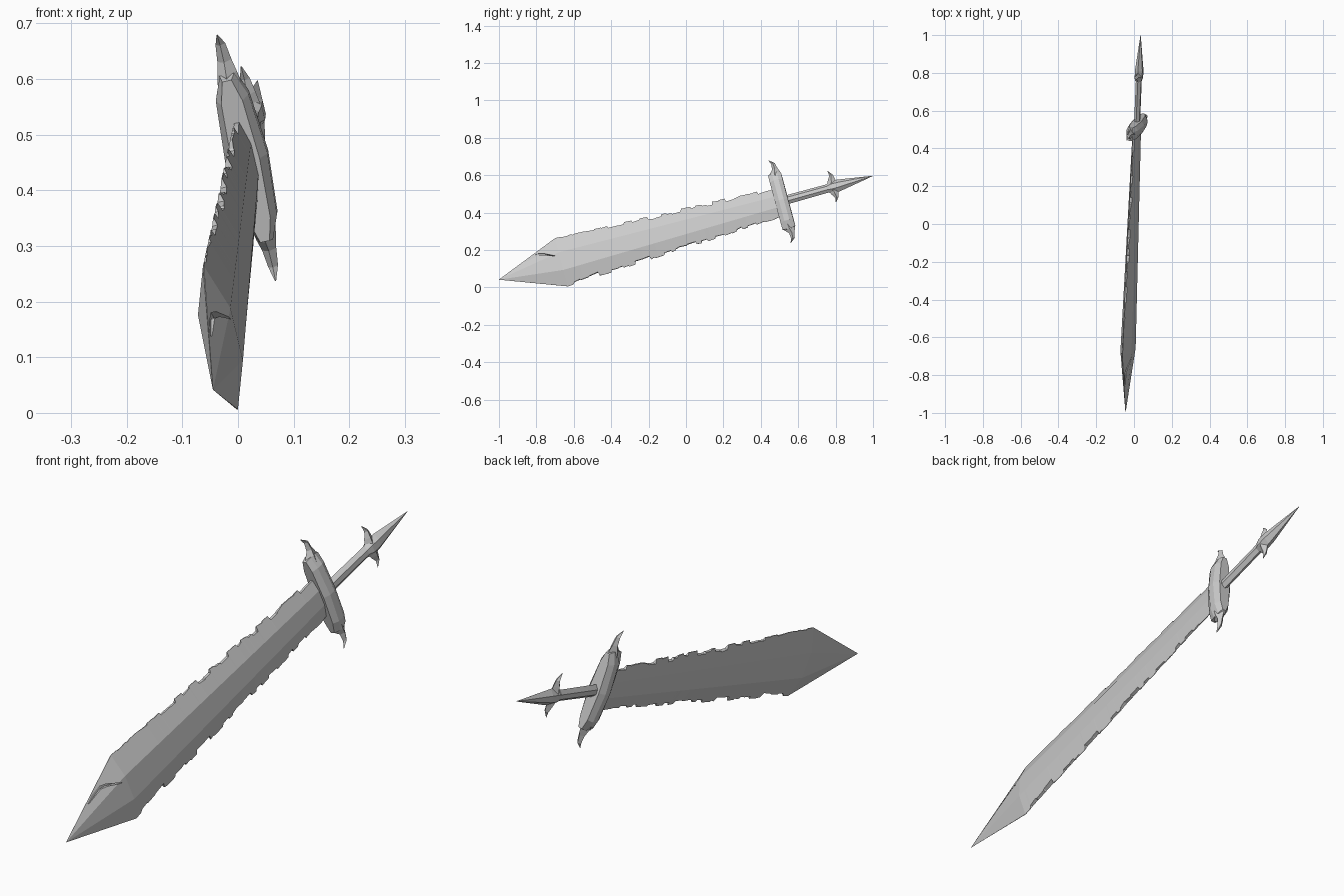
import bpy, bmesh, random
from mathutils import Vector

if "Cube" in bpy.data.objects:
    bpy.data.objects.remove(bpy.data.objects["Cube"])

random.seed(7)

# Sword frame: A along the length, W across the blade, T through its thickness
TIP = Vector((-0.045, -1.0, 0.042))
A = (Vector((0.035, 1.0, 0.597)) - TIP).normalized()
W = Vector((-0.225, -0.27, 0.94))
W = (W - A * A.dot(W)).normalized()
T = A.cross(W)


def place(u, v, t):
    return TIP + A * u + W * v + T * t


def loft(name, strips):
    """One object from one or more lofts; each loft is a list of (u, v, t) rings."""
    bm = bmesh.new()
    for rings in strips:
        rows = [[bm.verts.new(place(*p)) for p in ring] for ring in rings]
        n = len(rows[0])
        for a, b in zip(rows, rows[1:]):
            for i in range(n):
                j = (i + 1) % n
                bm.faces.new((a[i], a[j], b[j], b[i]))
        bm.faces.new(rows[0])
        bm.faces.new(rows[-1])
    bmesh.ops.recalc_face_normals(bm, faces=bm.faces)
    me = bpy.data.meshes.new(name)
    bm.to_mesh(me)
    bm.free()
    ob = bpy.data.objects.new(name, me)
    bpy.context.collection.objects.link(ob)
    return ob


def lerp(points, x):
    """Piecewise-linear lookup."""
    if x <= points[0][0]:
        return points[0][1]
    for (x0, y0), (x1, y1) in zip(points, points[1:]):
        if x <= x1:
            return y0 + (y1 - y0) * (x - x0) / (x1 - x0)
    return points[-1][1]


# Blade: flat-centred hexagonal section with chipped edges
SHOULDER, END = 0.348, 1.56


def chips():
    pts, u = [(SHOULDER + 0.03, 0.0)], SHOULDER + 0.04
    while u < END - 0.06:
        step = random.uniform(0.02, 0.055)
        d = random.choice((0.0, 0.004, 0.012, 0.018))
        pts += [(u, d), (u + step - 0.004, max(0, d + random.uniform(-0.006, 0.006)))]
        u += step
    return pts


upper, lower = chips(), chips()


def blade_ring(u, k=1.0):
    f = max(0.0, (u - SHOULDER) / (END - SHOULDER))
    edge = (0.137 - 0.052 * f) * k
    rv, rt = (0.05 - 0.02 * f) * k, (0.030 - 0.014 * f) * k

    def rim(notches):
        d = lerp(notches, u) * k
        return edge - d, rt * d / (edge - rv) + 0.0008 * k
    (va, ta), (vb, tb) = rim(upper), rim(lower)
    return [(u, va, ta), (u, rv, rt), (u, -rv, rt), (u, -vb, tb),
            (u, -vb, -tb), (u, -rv, -rt), (u, rv, -rt), (u, va, -ta)]


stations = sorted({SHOULDER, END} | {round(p[0], 4) for p in upper + lower})
blade = loft("blade", [[blade_ring(0, 0.004)] + [blade_ring(u) for u in stations]])

# Crack near the point, cut into one side of the blade
crack = [(0.145, 0.068), (0.165, 0.060), (0.235, 0.073), (0.265, 0.066), (0.325, 0.036)]
widths = [0.006, 0.006, 0.006, 0.005, 0.0008]
cutter = loft("crack_cutter", [[
    [(u, v - w, 0.002), (u, v + w, 0.002), (u, v + w, 0.06), (u, v - w, 0.06)]
    for (u, v), w in zip(crack, widths)]])
cutter.hide_render = True
cutter.hide_viewport = True
cut = blade.modifiers.new("crack", "BOOLEAN")
cut.operation, cut.solver, cut.object = "DIFFERENCE", "EXACT", cutter


def horn(side, sections):
    """Tapering hook rising sideways; sections are (v, u, half u, half t)."""
    return [[(u - a, side * v, 0), (u, side * v, b), (u + a, side * v, 0), (u, side * v, -b)]
            for v, u, a, b in sections]


# Cross guard: chamfered long plate with a hook on each end
half = [(0.158, 0.013), (0.115, 0.030), (0.0, 0.039), (-0.115, 0.030), (-0.158, 0.013)]
outline = half + [(v, -t) for v, t in reversed(half)]
guard = [[(u, v * kv, t * kt) for v, t in outline]
         for u, kv, kt in ((1.535, 0.97, 0.65), (1.558, 1, 1), (1.585, 1, 1), (1.606, 0.95, 0.6))]
guard_horn = [(0.135, 1.570, 0.034, 0.022), (0.158, 1.573, 0.030, 0.018),
              (0.180, 1.579, 0.015, 0.013), (0.212, 1.577, 0.010, 0.009),
              (0.235, 1.558, 0.001, 0.001)]
loft("cross_guard", [guard, horn(1, guard_horn), horn(-1, guard_horn)])


def hexagon(u, v, t):
    return [(u, v, 0), (u, v * 0.4, t), (u, -v * 0.4, t),
            (u, -v, 0), (u, -v * 0.4, -t), (u, v * 0.4, -t)]


# Grip
loft("grip", [[hexagon(1.59, 0.025, 0.014), hexagon(1.85, 0.023, 0.014)]])

# Pommel spike with two small hooks
spike = [hexagon(1.822, 0.022, 0.014), hexagon(1.845, 0.034, 0.02),
         hexagon(1.885, 0.033, 0.02), hexagon(2.077, 0.0006, 0.0006)]
pommel_horn = [(0.015, 1.853, 0.028, 0.018), (0.040, 1.856, 0.020, 0.014),
               (0.065, 1.861, 0.010, 0.009), (0.092, 1.849, 0.001, 0.001)]
loft("pommel", [spike, horn(1, pommel_horn), horn(-0.92, pommel_horn)])
